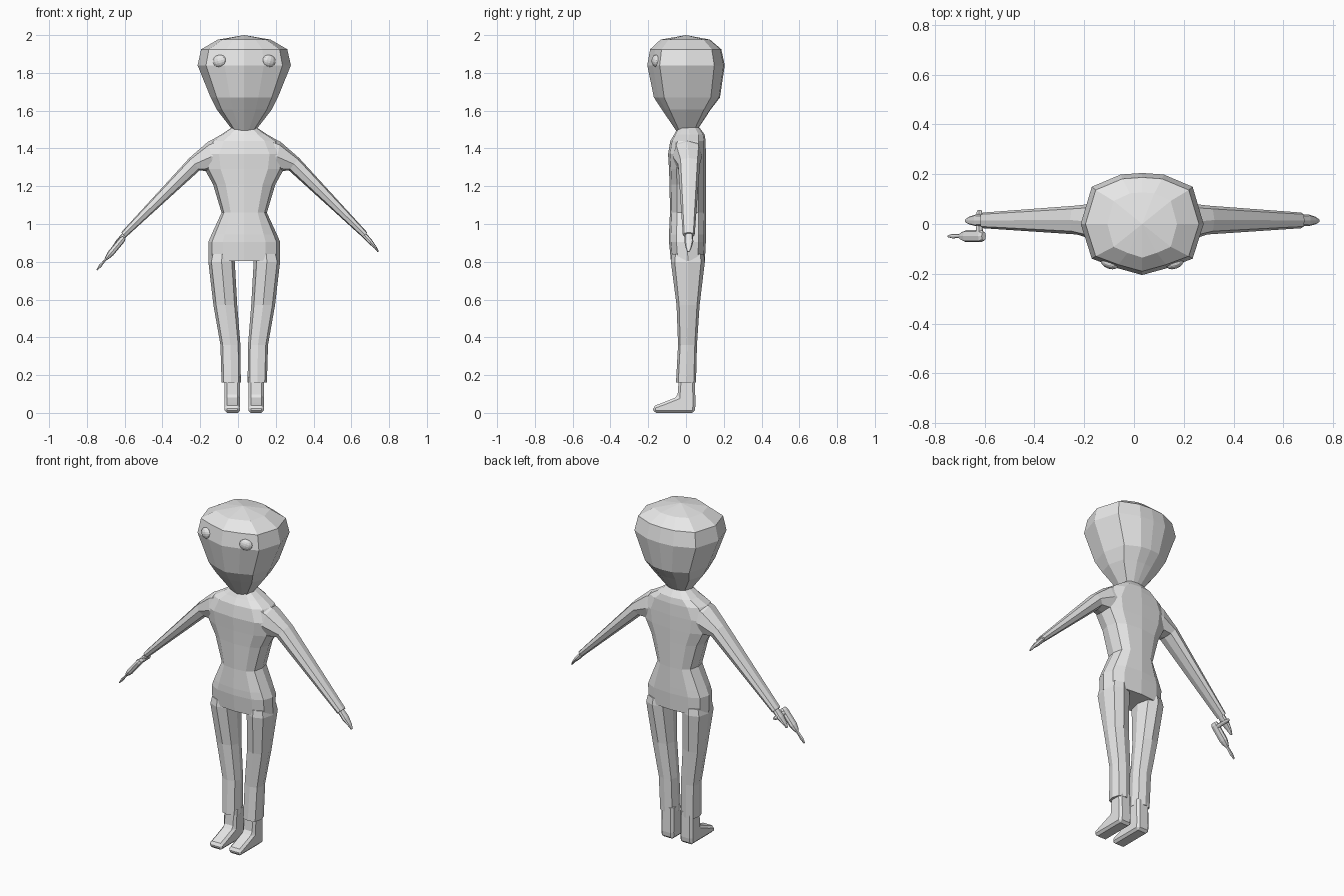
import bpy, bmesh, math
from mathutils import Vector

if "Cube" in bpy.data.objects:
    bpy.data.objects.remove(bpy.data.objects["Cube"], do_unlink=True)

AXIS = 0.033  # body centre line, shifted by the held tool

grey = bpy.data.materials.new("light_grey")
grey.use_nodes = True
grey.diffuse_color = (0.8, 0.8, 0.8, 1)
grey.node_tree.nodes["Principled BSDF"].inputs["Base Color"].default_value = (0.8, 0.8, 0.8, 1)


def finish(name, bm):
    bmesh.ops.recalc_face_normals(bm, faces=bm.faces)
    mesh = bpy.data.meshes.new(name)
    bm.to_mesh(mesh)
    bm.free()
    mesh.materials.append(grey)
    obj = bpy.data.objects.new(name, mesh)
    bpy.context.collection.objects.link(obj)
    return obj


def ring(centre, u, v, n=8, power=0.75):
    """Rounded-box section around centre, spanned by half axes u and v."""
    pts = []
    for i in range(n):
        a = 2 * math.pi * i / n
        c, s = round(math.cos(a), 6), round(math.sin(a), 6)
        pts.append(Vector(centre)
                   + Vector(u) * math.copysign(abs(c) ** power, c)
                   + Vector(v) * math.copysign(abs(s) ** power, s))
    return pts


def flat_ring(x, z, w, front, back, n=12):
    """Horizontal section from half width and front/back depth."""
    return ring((x, (front + back) / 2, z), (w, 0, 0), (0, (back - front) / 2, 0), n)


def loft(name, rings, apex=None):
    bm = bmesh.new()
    rows = [[bm.verts.new(p) for p in r] for r in rings]
    n = len(rows[0])
    for a, b in zip(rows, rows[1:]):
        for i in range(n):
            bm.faces.new((a[i], a[(i + 1) % n], b[(i + 1) % n], b[i]))
    bm.faces.new(rows[0])
    if apex:
        top = bm.verts.new(apex)
        for i in range(n):
            bm.faces.new((rows[-1][i], rows[-1][(i + 1) % n], top))
    else:
        bm.faces.new(rows[-1])
    return finish(name, bm)


# Head: one outline scaled through several heights
half = [(0, 1), (.35, .97), (.82, .73), (1, 0), (.82, -.68), (.42, -.86), (0, -1)]
outline = half + [(-x, y) for x, y in reversed(half[1:-1])]
head_levels = [
    (1.495, .06, -.053, .058), (1.605, .145, -.127, .13), (1.67, .178, -.17, .18),
    (1.84, .247, -.205, .205), (1.925, .228, -.19, .187), (1.976, .14, -.135, .127),
]
loft("head", [[Vector((AXIS + x * w, y * back if y > 0 else -y * front, z)) for x, y in outline]
              for z, w, front, back in head_levels], (AXIS, 0, 2.0))

# Torso from crotch to neck
torso_levels = [
    (.805, .19, -.08, .1), (.905, .19, -.09, .105), (.945, .173, -.09, .105),
    (1.06, .12, -.085, .105), (1.21, .165, -.087, .105), (1.29, .21, -.09, .105),
    (1.37, .225, -.095, .105), (1.44, .18, -.083, .104), (1.475, .12, -.062, .098),
    (1.512, .065, -.042, .07),
]
loft("torso", [flat_ring(AXIS, z, w, f, b) for z, w, f, b in torso_levels])

leg_levels = [
    (.84, .055, .18, -.075, .095), (.8, .05, .19, -.08, .1), (.57, .037, .163, -.05, .072),
    (.36, .02, .126, -.042, .058), (.16, .018, .12, -.053, .053),
]
arm_levels = [  # top point, bottom point, front, back
    ((.12, 1.465), (.12, 1.28), -.07, .085), ((.19, 1.437), (.16, 1.275), -.07, .085),
    ((.29, 1.35), (.236, 1.284), -.042, .074), ((.652, .955), (.626, .93), -.017, .046),
]
hand_levels = [
    ((.635, .963), (.612, .945), -.005, .035), ((.677, .915), (.657, .898), -.009, .039),
    ((.7, .88), (.688, .872), -.002, .03), ((.713, .855), (.705, .852), .006, .02),
]
foot_profile = [(.045, 0), (-.172, 0), (-.175, .035), (-.12, .055), (-.045, .085),
                (-.037, .2), (.047, .2), (.05, .04)]


def limb(name, levels, side):
    """Arm or hand section from its top and bottom points."""
    rings = []
    for top, low, front, back in levels:
        t = Vector((AXIS + side * top[0], (front + back) / 2, top[1]))
        b = Vector((AXIS + side * low[0], (front + back) / 2, low[1]))
        rings.append(ring((t + b) / 2, (t - b) / 2, (0, (back - front) / 2, 0)))
    loft(name, rings)


for side, label in ((1, "left"), (-1, "right")):
    limb(label + "_arm", arm_levels, side)
    limb(label + "_hand", hand_levels, side)
    loft(label + "_leg", [flat_ring(AXIS + side * (i + o) / 2, z, (o - i) / 2, f, b, 8)
                          for z, i, o, f, b in leg_levels])

    # Foot: side profile extruded across its width, then softened
    bm = bmesh.new()
    face = bm.faces.new([bm.verts.new((AXIS + side * .022, y, z)) for y, z in foot_profile])
    moved = bmesh.ops.extrude_face_region(bm, geom=[face])["geom"]
    bmesh.ops.translate(bm, vec=(side * .082, 0, 0),
                        verts=[g for g in moved if isinstance(g, bmesh.types.BMVert)])
    foot = finish(label + "_foot", bm)
    bevel = foot.modifiers.new("soft_edges", "BEVEL")
    bevel.width = .013
    bevel.segments = 1

    # Eye: flattened ball turned slightly outwards
    bm = bmesh.new()
    bmesh.ops.create_uvsphere(bm, u_segments=12, v_segments=8, radius=1)
    eye = finish(label + "_eye", bm)
    eye.location = (AXIS + side * .131, -.158, 1.863)
    eye.scale = (.038, .022, .032)
    eye.rotation_euler = (0, side * math.radians(15), side * math.radians(20))

# Held tool: body, nozzle and grip aligned with the right forearm
aim = Vector((-.64, 0, -.768))
across = Vector((-.768, 0, .64))
rear = Vector((-.607, -.049, .925))


def tool_part(name, sections):
    loft(name, [ring(rear + aim * d, across * r, (0, k, 0)) for d, r, k in sections])


tool_part("tool_body", [(-.005, .011, .017), (.01, .017, .024), (.105, .017, .024),
                        (.13, .012, .017), (.145, .007, .01)])
tool_part("tool_nozzle", [(.135, .006, .008), (.17, .006, .008), (.19, .008, .009),
                          (.22, .003, .004)])
grip = rear + aim * .022
loft("tool_grip", [ring((grip.x, y, grip.z), aim * r, across * r)
                   for y, r in ((-.04, .014), (0, .011), (.045, .011), (.056, .007))])
